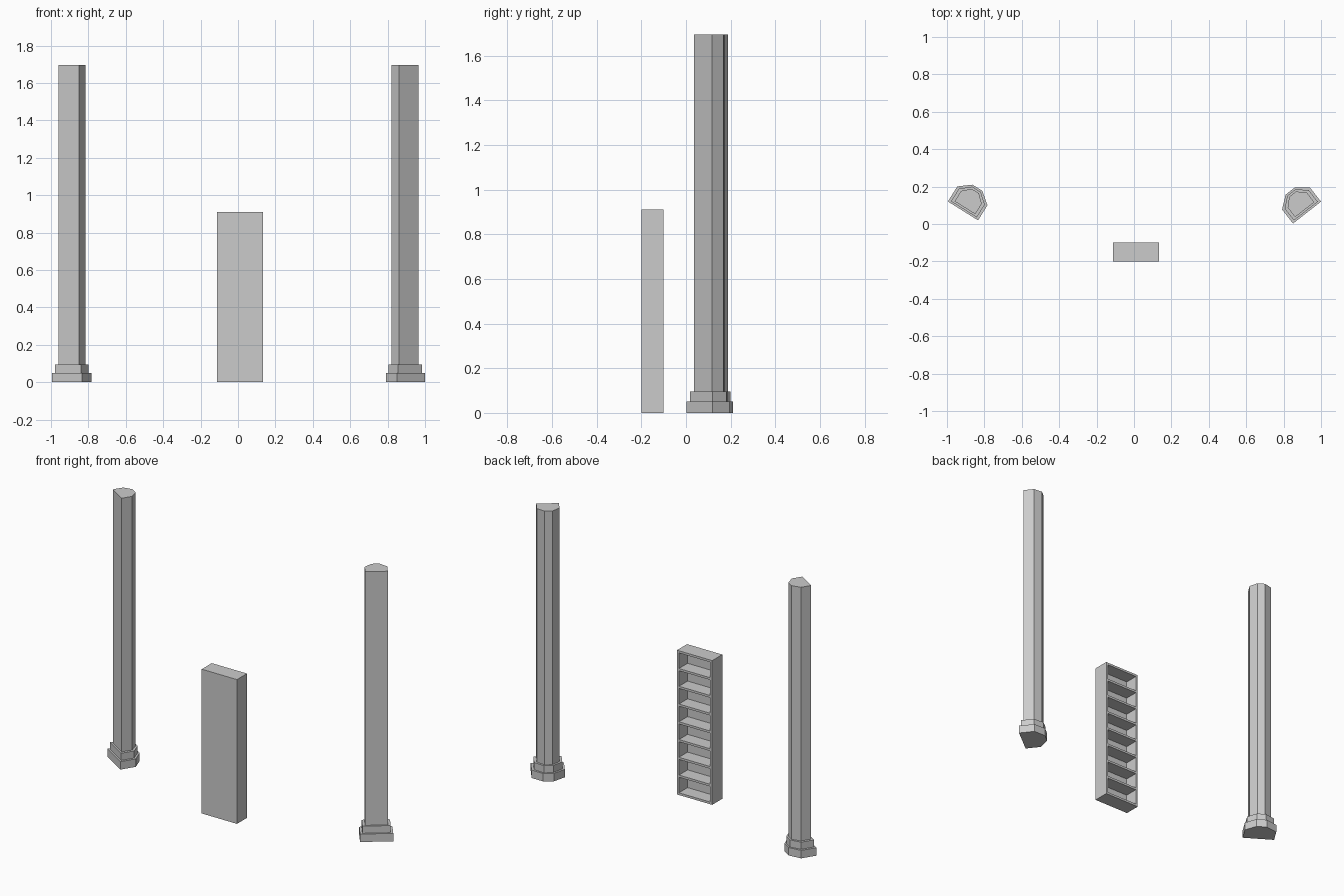
import bpy, bmesh
from math import radians
from mathutils import Matrix, Vector

cube = bpy.data.objects.get("Cube")
if cube:
    bpy.data.objects.remove(cube, do_unlink=True)

grey = bpy.data.materials.new("plain grey")
grey.use_nodes = True
colour = (0.6, 0.6, 0.6, 1)
grey.diffuse_color = colour
grey.node_tree.nodes["Principled BSDF"].inputs["Base Color"].default_value = colour


def make_object(name, bm):
    bmesh.ops.recalc_face_normals(bm, faces=bm.faces)
    mesh = bpy.data.meshes.new(name)
    bm.to_mesh(mesh)
    bm.free()
    mesh.materials.append(grey)
    obj = bpy.data.objects.new(name, mesh)
    bpy.context.collection.objects.link(obj)
    return obj


def add_prism(bm, half, front, side, back_half, back, z0, z1):
    """Flat-fronted prism with a chamfered back."""
    right = [(half, front), (half, side), (back_half, back)]
    outline = right + [(-x, y) for x, y in reversed(right)]
    face = bm.faces.new([bm.verts.new((x, y, z0)) for x, y in outline])
    top = bmesh.ops.extrude_face_region(bm, geom=[face], use_keep_orig=True)["geom"]
    verts = [v for v in top if isinstance(v, bmesh.types.BMVert)]
    bmesh.ops.translate(bm, verts=verts, vec=(0, 0, z1 - z0))


def pillar(name, x, y, angle):
    bm = bmesh.new()
    # plinth, upper step, shaft
    add_prism(bm, 0.095, 0, 0.095, 0.031, 0.146, 0, 0.05)
    add_prism(bm, 0.081, 0.01, 0.09, 0.027, 0.136, 0.05, 0.095)
    add_prism(bm, 0.065, 0.02, 0.085, 0.023, 0.125, 0.095, 1.695)
    obj = make_object(name, bm)
    obj.location = (x, y, 0)
    obj.rotation_euler.z = radians(angle)


def add_box(bm, low, high):
    low, high = Vector(low), Vector(high)
    matrix = Matrix.Translation((low + high) / 2) @ Matrix.Diagonal((*(high - low), 1))
    bmesh.ops.create_cube(bm, size=1, matrix=matrix)


pillar("left_pillar", 0.925, 0.061, 38)
pillar("right_pillar", -0.9145, 0.07, -32)

# Bookcase, open towards the back
X0, X1, Y0, Y1, HEIGHT, T = -0.113, 0.133, -0.2, -0.1, 0.91, 0.014
BAYS = 8

bm = bmesh.new()
add_box(bm, (X0, Y0, 0), (X1, Y0 + T, HEIGHT))
make_object("bookcase_panel", bm)

bm = bmesh.new()
for x in (X0, X1 - T):
    add_box(bm, (x, Y0 + T, 0), (x + T, Y1, HEIGHT))
make_object("bookcase_sides", bm)

bm = bmesh.new()
for i in range(BAYS + 1):
    z = i * (HEIGHT - T) / BAYS
    add_box(bm, (X0 + T, Y0 + T, z), (X1 - T, Y1, z + T))
make_object("bookcase_shelves", bm)
